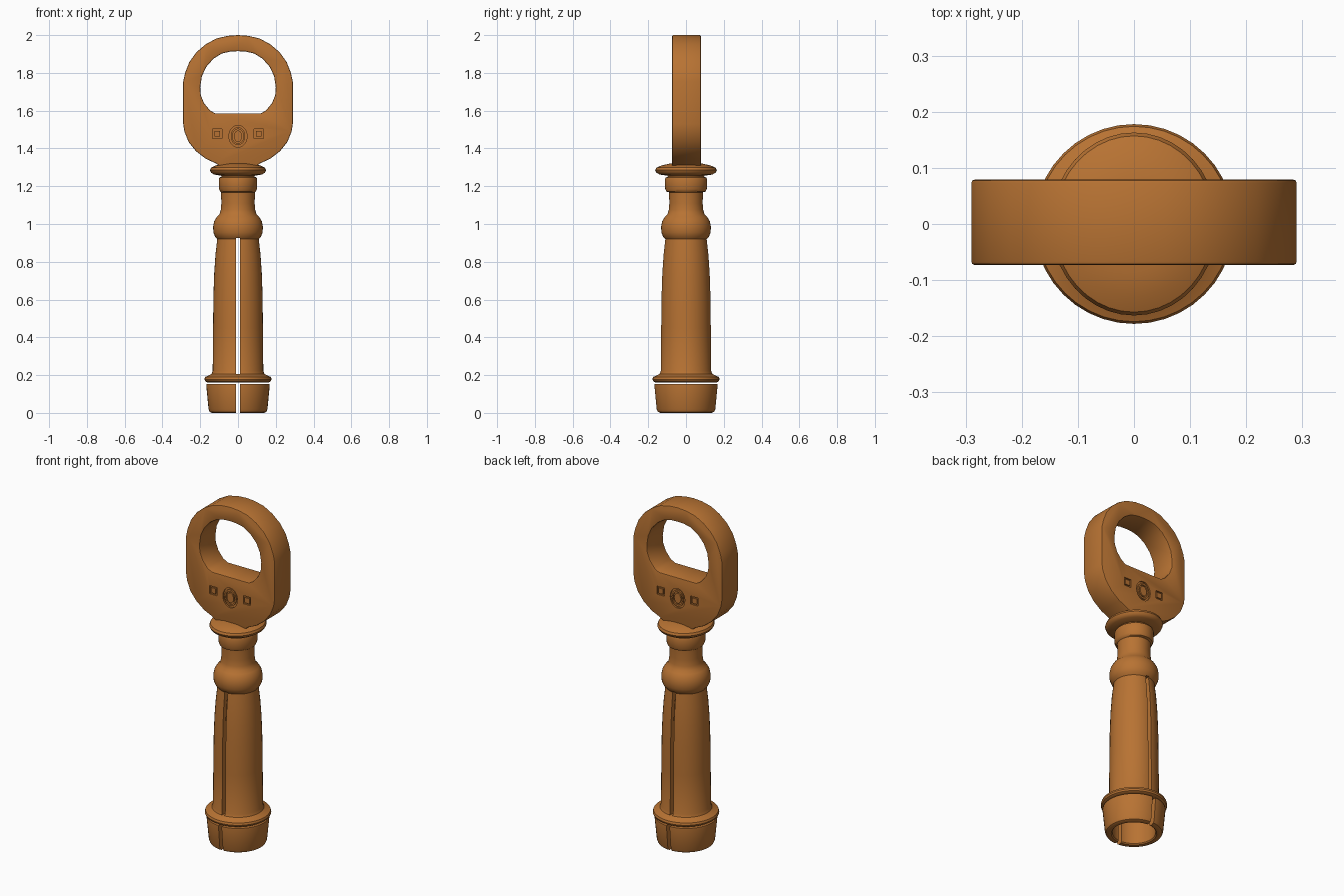
import bpy, bmesh, math
from math import sin, cos, pi, radians

if "Cube" in bpy.data.objects:
    bpy.data.objects.remove(bpy.data.objects["Cube"])

copper = bpy.data.materials.new("copper_brown")
copper.diffuse_color = (0.479, 0.171, 0.033, 1)
copper.use_nodes = True
copper.node_tree.nodes["Principled BSDF"].inputs["Base Color"].default_value = copper.diffuse_color


def make_object(name, bm):
    bmesh.ops.recalc_face_normals(bm, faces=bm.faces)
    me = bpy.data.meshes.new(name)
    bm.to_mesh(me)
    bm.free()
    me.materials.append(copper)
    ob = bpy.data.objects.new(name, me)
    bpy.context.collection.objects.link(ob)
    return ob


def lathe(name, profile, closed=False, n=40):
    """Spin (radius, z[, x scale]) points round z; radius 0 makes a pole."""
    bm = bmesh.new()
    rings = []
    for r, z, *s in profile:
        sx = s[0] if s else 1
        if r == 0:
            rings.append([bm.verts.new((0, 0, z))] * n)
        else:
            rings.append([bm.verts.new((r * sx * cos(2 * pi * i / n), r * sin(2 * pi * i / n), z))
                          for i in range(n)])
    pairs = list(zip(rings, rings[1:]))
    if closed:
        pairs.append((rings[-1], rings[0]))
    for a, b in pairs:
        for i in range(n):
            j = (i + 1) % n
            corners = list(dict.fromkeys((a[i], a[j], b[j], b[i])))
            if len(corners) > 2:
                bm.faces.new(corners)
    return make_object(name, bm)


def prism(name, pts, y0, y1):
    """Extrude an x-z outline along y."""
    bm = bmesh.new()
    lo = [bm.verts.new((x, y0, z)) for x, z in pts]
    hi = [bm.verts.new((x, y1, z)) for x, z in pts]
    bm.faces.new(lo)
    bm.faces.new(hi[::-1])
    for i in range(len(pts)):
        j = (i + 1) % len(pts)
        bm.faces.new((lo[j], lo[i], hi[i], hi[j]))
    return make_object(name, bm)


def frame(name, cx, cz, rx, rz, width, n, y0, y1, turn=0):
    """Plain ring-shaped cutter: an outline with a hole, extruded along y."""
    bm = bmesh.new()
    loops = []
    for k, y in ((1, y0), (0, y0), (0, y1), (1, y1)):
        a, b = rx - width * k, rz - width * k
        loops.append([bm.verts.new((cx + a * cos(2 * pi * i / n + turn), y,
                                    cz + b * sin(2 * pi * i / n + turn))) for i in range(n)])
    for p, q in zip(loops, loops[1:] + loops[:1]):
        for i in range(n):
            j = (i + 1) % n
            bm.faces.new((p[i], p[j], q[j], q[i]))
    return make_object(name, bm)


def box_pts(x, z0, z1):
    return [(-x, z0), (x, z0), (x, z1), (-x, z1)]


def mirrored(half):
    """Right-hand outline, bottom to top, closed with its mirror image."""
    return half + [(-x, z) for x, z in reversed(half) if x > 0]


def bake(ob):
    dg = bpy.context.evaluated_depsgraph_get()
    me = bpy.data.meshes.new_from_object(ob.evaluated_get(dg))
    ob.modifiers.clear()
    ob.data = me


def cut(ob, cutter):
    m = ob.modifiers.new("cut", 'BOOLEAN')
    m.operation, m.solver, m.object = 'DIFFERENCE', 'EXACT', cutter
    bake(ob)
    bpy.data.objects.remove(cutter)


def smooth(ob, angle=35):
    ob.data.shade_smooth()
    ob.data.set_sharp_from_angle(angle=radians(angle))


# Shaft: hollow slotted tube, base ring, bulge, neck, collar and flange
e = 0.91
shaft = lathe("shaft", [
    (0.164, 0.162), (0.174, 0.168), (0.178, 0.178), (0.174, 0.190), (0.155, 0.198),
    (0.140, 0.207), (0.134, 0.222), (0.132, 0.45), (0.130, 0.62), (0.126, 0.74),
    (0.119, 0.84), (0.110, 0.92), (0.122, 0.934), (0.130, 0.955), (0.132, 0.985),
    (0.126, 1.015), (0.112, 1.038), (0.098, 1.052), (0.091, 1.075), (0.088, 1.11),
    (0.090, 1.168), (0.104, 1.172, e), (0.110, 1.185, e), (0.112, 1.235, e),
    (0.108, 1.246, e), (0.096, 1.250, e), (0.098, 1.256, e), (0.140, 1.262, e),
    (0.157, 1.272, e), (0.163, 1.285, e), (0.157, 1.298, e), (0.130, 1.310, e),
    (0.085, 1.320, e), (0, 1.322),
    (0, 0.93), (0.075, 0.92), (0.092, 0.84), (0.10, 0.70), (0.105, 0.162)], closed=True)
cut(shaft, prism("slot", box_pts(0.010, 0.205, 0.925), -0.5, 0.5))
smooth(shaft)

# Cup at the bottom: a thin-walled cylinder split into two halves
cup = lathe("split_cup", [
    (0.116, 0.008), (0.122, 0.002), (0.138, 0.0), (0.150, 0.006), (0.156, 0.02),
    (0.168, 0.145), (0.167, 0.154), (0.118, 0.154)], closed=True)
cut(cup, prism("slot", box_pts(0.010, -0.1, 0.3), -0.5, 0.5))
smooth(cup)

# Head: flat rounded plate with a D-shaped opening
Y0, Y1 = -0.073, 0.079
head = prism("head_plate", mirrored([
    (0.09, 1.30), (0.115, 1.320), (0.17, 1.345), (0.222, 1.385), (0.262, 1.435),
    (0.284, 1.49), (0.290, 1.53), (0.290, 1.755), (0.280, 1.80), (0.258, 1.857),
    (0.220, 1.910), (0.170, 1.952), (0.115, 1.982), (0.055, 1.996), (0, 2.0)]), Y0, Y1)
cut(head, prism("opening", mirrored([
    (0.122, 1.586), (0.150, 1.603), (0.180, 1.640), (0.197, 1.682), (0.200, 1.725),
    (0.191, 1.783), (0.168, 1.832), (0.130, 1.875), (0.085, 1.903), (0.04, 1.913),
    (0, 1.915)]), -0.5, 0.5))
bev = head.modifiers.new("soft_edges", 'BEVEL')
bev.width, bev.segments, bev.angle_limit = 0.006, 2, radians(50)
bake(head)

# Plain engraved oval and two small squares on both faces
for y in (Y0, Y1):
    a, b = y - 0.008, y + 0.008
    cut(head, frame("oval_groove", 0, 1.465, 0.048, 0.058, 0.010, 24, a, b))
    cut(head, frame("inner_groove", 0, 1.465, 0.030, 0.038, 0.008, 16, a, b))
    for x in (-0.11, 0.11):
        cut(head, frame("square_groove", x, 1.478, 0.034, 0.034, 0.012, 4, a, b, pi / 4))
smooth(head, 30)
